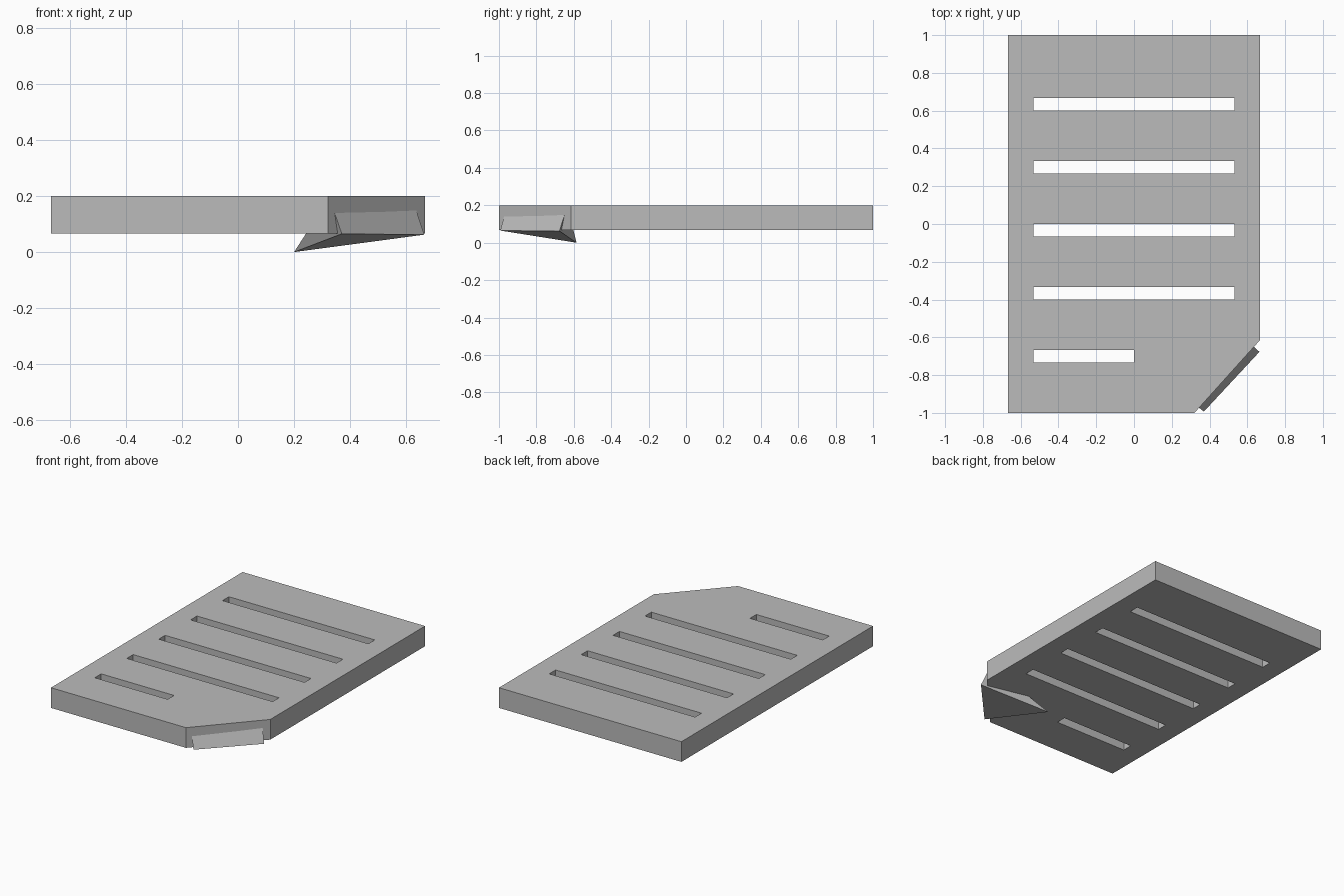
import bpy
import bmesh

if "Cube" in bpy.data.objects:
    bpy.data.objects.remove(bpy.data.objects["Cube"], do_unlink=True)

grey = bpy.data.materials.new("plain_grey")
grey.use_nodes = True
grey.diffuse_color = (0.5, 0.5, 0.5, 1)
grey.node_tree.nodes["Principled BSDF"].inputs["Base Color"].default_value = (0.5, 0.5, 0.5, 1)


def make_object(name, bm):
    bmesh.ops.recalc_face_normals(bm, faces=bm.faces)
    mesh = bpy.data.meshes.new(name)
    bm.to_mesh(mesh)
    bm.free()
    mesh.materials.append(grey)
    obj = bpy.data.objects.new(name, mesh)
    bpy.context.collection.objects.link(obj)
    return obj


def add_prism(bm, outline, bottom, top):
    face = bm.faces.new([bm.verts.new((x, y, bottom)) for x, y in outline])
    grown = bmesh.ops.extrude_face_region(bm, geom=[face], use_keep_orig=True)
    verts = [g for g in grown["geom"] if isinstance(g, bmesh.types.BMVert)]
    bmesh.ops.translate(bm, verts=verts, vec=(0, 0, top - bottom))


# Flat plate with one clipped corner
W, SLOT, STEP = 0.6667, 0.0667, 0.3333
bm = bmesh.new()
add_prism(bm, [(-W, -1), (0.32, -1), (W, -0.615), (W, 1), (-W, 1)], SLOT, 0.2)
plate = make_object("slotted_plate", bm)

# Row of slots, the front one half length
bm = bmesh.new()
for i in range(5):
    y = 2 * STEP - i * STEP
    right = 0 if i == 4 else 0.533
    add_prism(bm, [(-0.533, y - SLOT), (right, y - SLOT), (right, y), (-0.533, y)], -0.1, 0.4)
cutter = make_object("slot_cutter", bm)
cutter.hide_render = True

cut = plate.modifiers.new("slots", "BOOLEAN")
cut.operation = "DIFFERENCE"
cut.solver = "EXACT"
cut.object = cutter
bpy.context.view_layer.objects.active = plate
bpy.ops.object.modifier_apply(modifier=cut.name)
bpy.data.objects.remove(cutter, do_unlink=True)

# Pyramid set into the clipped corner, its point under the plate
bm = bmesh.new()
base = [bm.verts.new(p) for p in [(0.37, -0.993, 0.065), (0.664, -0.677, 0.062),
                                  (0.62, -0.635, 0.195), (0.325, -0.958, 0.195)]]
tip = bm.verts.new((0.2, -0.585, 0))
bm.faces.new(base)
for i in range(4):
    bm.faces.new((base[i], tip, base[(i + 1) % 4]))
make_object("corner_wedge", bm)
